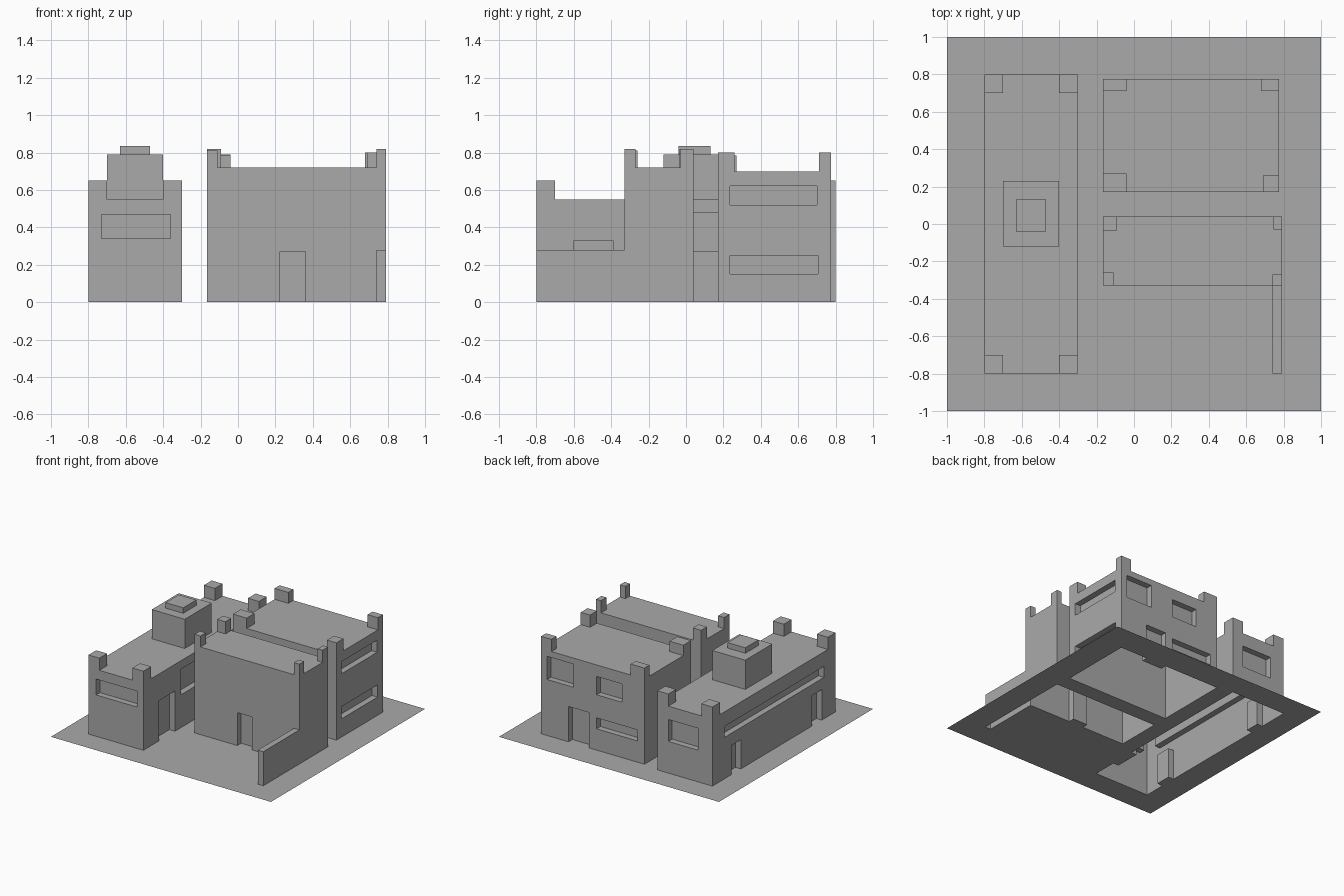
import bpy
import bmesh

cube = bpy.data.objects.get("Cube")
if cube:
    bpy.data.objects.remove(cube, do_unlink=True)

grey = bpy.data.materials.new("plain_grey")
grey.use_nodes = True
grey.diffuse_color = (0.4, 0.4, 0.4, 1)
grey.node_tree.nodes["Principled BSDF"].inputs["Base Color"].default_value = (0.4, 0.4, 0.4, 1)

DEPTH = -0.05        # window and door recess
footprints = []      # areas where the ground is open under a shell
alcoves = []         # door floors that stay part of the ground


def cuts(*values):
    return sorted({round(v, 4) for v in values})


def quad(bm, points, flip):
    verts = [bm.verts.new(p) for p in points]
    bm.faces.new(verts[::-1] if flip else verts)


def inside(u, v, rect):
    return rect[0] < u < rect[1] and rect[2] < v < rect[3]


def panel(bm, us, vs, holes, place, flip=False):
    """Flat gridded panel; each hole (u0, u1, v0, v1, d) is pushed in or pulled out by d."""
    for u0, u1 in zip(us, us[1:]):
        for v0, v1 in zip(vs, vs[1:]):
            if not any(inside((u0 + u1) / 2, (v0 + v1) / 2, h) for h in holes):
                quad(bm, [place(u0, v0, 0), place(u1, v0, 0),
                          place(u1, v1, 0), place(u0, v1, 0)], flip)
    for u0, u1, v0, v1, d in holes:
        if d == 0:
            continue
        ring = [(u0, v0), (u1, v0), (u1, v1), (u0, v1)]
        quad(bm, [place(u, v, d) for u, v in ring], flip)
        for i, (a, b) in enumerate(zip(ring, ring[1:] + ring[:1])):
            if i == 0 and v0 == 0 and d < 0:
                continue     # a door's floor belongs to the ground
            quad(bm, [place(*a, 0), place(*b, 0), place(*b, d), place(*a, d)], flip)


def shell(bm, x0, x1, y0, y1, z0, z1, posts=(), front=(), back=(), plus_x=(), minus_x=()):
    """Open-bottomed block with raised roof posts and recessed wall openings."""
    walls_x, walls_y = [*front, *back], [*plus_x, *minus_x]
    xs = cuts(x0, x1, *[v for h in [*posts, *walls_x] for v in h[:2]])
    ys = cuts(y0, y1, *[v for h in posts for v in h[2:4]], *[v for h in walls_y for v in h[:2]])
    zs = cuts(z0, z1, *[v for h in walls_x + walls_y for v in h[2:4]])
    panel(bm, xs, ys, posts, lambda u, v, d: (u, v, z1 + d))
    panel(bm, xs, zs, front, lambda u, v, d: (u, y0 - d, v))
    panel(bm, xs, zs, back, lambda u, v, d: (u, y1 + d, v), True)
    panel(bm, ys, zs, plus_x, lambda u, v, d: (x1 + d, u, v))
    panel(bm, ys, zs, minus_x, lambda u, v, d: (x0 - d, u, v), True)
    if z0 == 0:
        footprints.append((x0, x1, y0, y1))
    for side, holes in enumerate((front, back, plus_x, minus_x)):
        for a, b, v0, _, d in holes:
            if v0 == 0 and d < 0:
                alcoves.append([(a, b, y0, y0 - d), (a, b, y1 + d, y1),
                                (x1 + d, x1, a, b), (x0, x0 - d, a, b)][side])


def opening(a, b, bottom, top):
    return (a, b, bottom, top, DEPTH)


def finish(name, bm):
    bmesh.ops.remove_doubles(bm, verts=bm.verts, dist=0.0005)
    mesh = bpy.data.meshes.new(name)
    bm.to_mesh(mesh)
    bm.free()
    mesh.materials.append(grey)
    obj = bpy.data.objects.new(name, mesh)
    bpy.context.collection.objects.link(obj)


# Long low house
bm = bmesh.new()
shell(bm, -0.8, -0.3, -0.8, 0.8, 0, 0.55,
      posts=[(a, a + 0.1, b, b + 0.1, 0.1) for a in (-0.8, -0.4) for b in (-0.8, 0.7)],
      front=[opening(-0.73, -0.36, 0.34, 0.47)],
      back=[opening(-0.67, -0.4, 0.26, 0.44)],
      plus_x=[opening(-0.6, -0.39, 0, 0.33), opening(-0.31, 0.6, 0.27, 0.48)],
      minus_x=[opening(-0.65, 0.64, 0.34, 0.43),
               opening(0.43, 0.55, 0, 0.24), opening(-0.62, -0.49, 0, 0.25)])
finish("long_house", bm)

# Room on the long house roof, with its raised hatch
bm = bmesh.new()
shell(bm, -0.7, -0.4, -0.12, 0.23, 0.55, 0.79, posts=[(-0.63, -0.47, -0.04, 0.13, 0.045)])
finish("roof_room", bm)

# Tall front house and the low yard wall running forward from it
bm = bmesh.new()
shell(bm, -0.165, 0.79, -0.33, 0.04, 0, 0.72,
      posts=[(-0.165, -0.11, -0.33, -0.26, 0.09), (0.74, 0.79, -0.33, -0.27, 0.1),
             (-0.165, -0.09, -0.035, 0.04, 0.1), (0.745, 0.79, -0.03, 0.04, 0.1)],
      front=[opening(0.225, 0.36, 0, 0.27), (0.74, 0.79, 0, 0.28, 0)])
shell(bm, 0.74, 0.79, -0.8, -0.33, 0, 0.28, back=[(0.74, 0.79, 0, 0.28, 0)])
finish("front_house_and_yard_wall", bm)

# Back house
bm = bmesh.new()
shell(bm, -0.165, 0.775, 0.17, 0.775, 0, 0.7,
      posts=[(-0.165, -0.04, 0.17, 0.27, 0.085), (0.69, 0.775, 0.17, 0.26, 0.1),
             (-0.165, -0.04, 0.71, 0.775, 0.09), (0.68, 0.775, 0.71, 0.775, 0.1)],
      back=[opening(0.48, 0.72, 0.46, 0.65), opening(0.04, 0.27, 0.455, 0.605),
            opening(0.34, 0.525, 0, 0.29), opening(-0.1, 0.27, 0.175, 0.265)],
      plus_x=[opening(0.235, 0.7, 0.52, 0.62), opening(0.235, 0.705, 0.15, 0.25)])
finish("back_house", bm)

# Ground sheet, open under the shells but not under the door recesses
bm = bmesh.new()
rects = footprints + alcoves
xs = cuts(-1, 1, *[v for r in rects for v in r[:2]])
ys = cuts(-1, 1, *[v for r in rects for v in r[2:]])
for x0, x1 in zip(xs, xs[1:]):
    for y0, y1 in zip(ys, ys[1:]):
        cx, cy = (x0 + x1) / 2, (y0 + y1) / 2
        covered = any(inside(cx, cy, r) for r in footprints)
        if not covered or any(inside(cx, cy, r) for r in alcoves):
            quad(bm, [(x0, y0, 0), (x1, y0, 0), (x1, y1, 0), (x0, y1, 0)], False)
finish("ground", bm)
